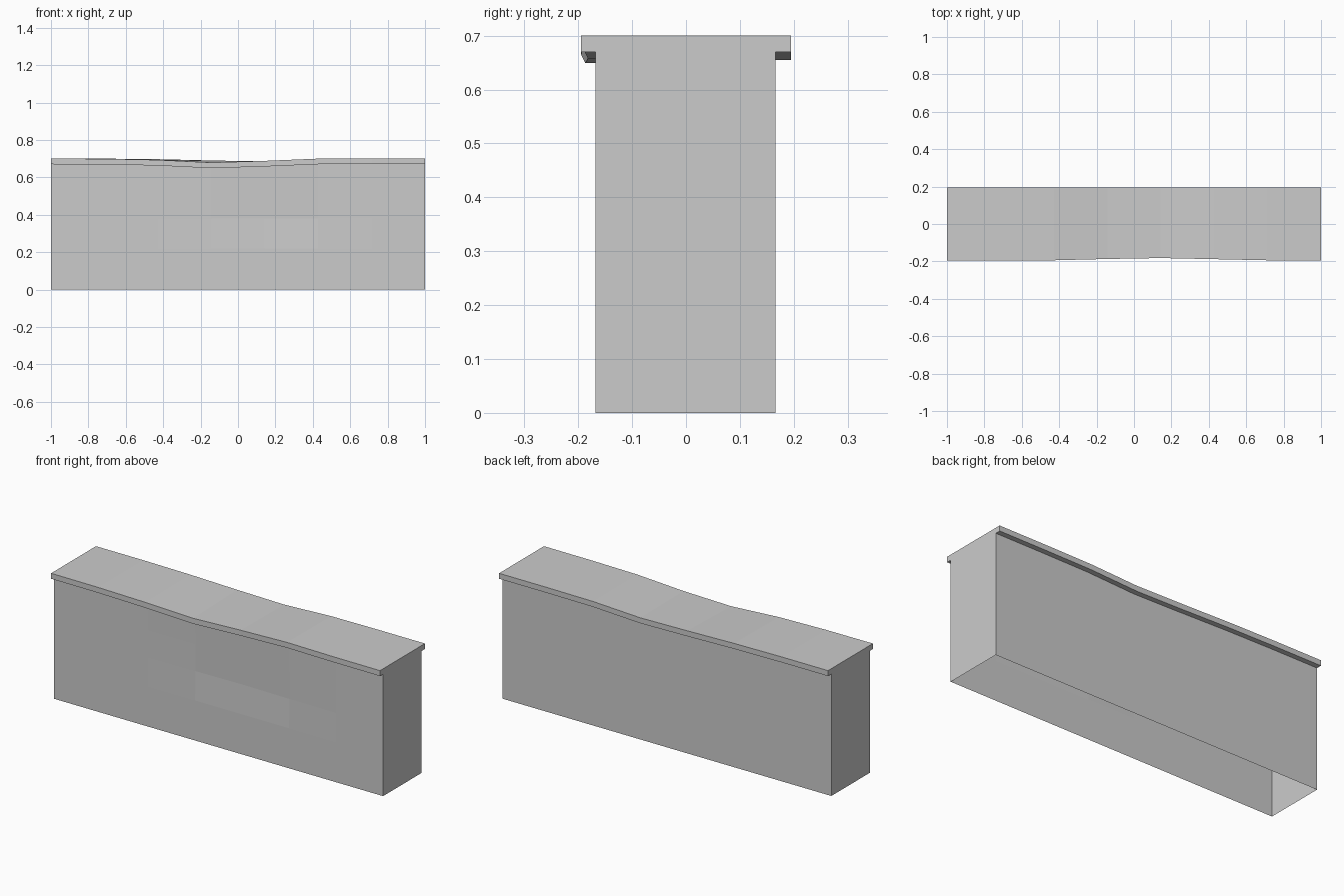
import bpy, bmesh, math

if "Cube" in bpy.data.objects:
    bpy.data.objects.remove(bpy.data.objects["Cube"])

# Worn low wall: T-shaped section swept along x, open at the bottom
SEG = 7
xs = [-1 + 2 * i / SEG for i in range(SEG + 1)]
profile = [(-0.168, 0), (-0.168, 0.22), (-0.168, 0.38), (-0.168, 0.53), (-0.168, 0.67),
           (-0.195, 0.67), (-0.195, 0.70), (0.195, 0.70), (0.195, 0.67),
           (0.166, 0.67), (0.166, 0.46), (0.166, 0)]

# Wear per section: sag of each top edge, and front lip pushed in
front_sag = [0, 0.001, 0.007, 0.021, 0.012, 0, 0, 0]
back_sag = [0, 0, 0.003, 0.010, 0.015, 0.002, 0, 0]
front_in = [0, 0, 0.001, 0.008, 0.013, 0.007, 0.001, 0]


def worn(i, y, z):
    if z >= 0.67:
        z -= front_sag[i] if y < 0 else back_sag[i]
        if y < -0.18:
            y += front_in[i]
    elif y < 0 and z > 0.3 and 0 < i < SEG:
        # shallow dent in the front face
        y += 0.009 * math.exp(-((xs[i] - 0.14) / 0.3) ** 2 - ((z - 0.42) / 0.12) ** 2)
    return (xs[i], y, z)


bm = bmesh.new()
rings = [[bm.verts.new(worn(i, y, z)) for y, z in profile] for i in range(SEG + 1)]
for a, b in zip(rings, rings[1:]):
    for k in range(len(profile) - 1):
        bm.faces.new((a[k], b[k], b[k + 1], a[k + 1]))

# Flush ends
bm.faces.new(rings[0])
bm.faces.new(list(reversed(rings[-1])))
bmesh.ops.recalc_face_normals(bm, faces=bm.faces)

mesh = bpy.data.meshes.new("capped_wall")
bm.to_mesh(mesh)
bm.free()
wall = bpy.data.objects.new("capped_wall", mesh)
bpy.context.collection.objects.link(wall)
bpy.context.view_layer.objects.active = wall
wall.select_set(True)
bpy.ops.object.shade_flat()
